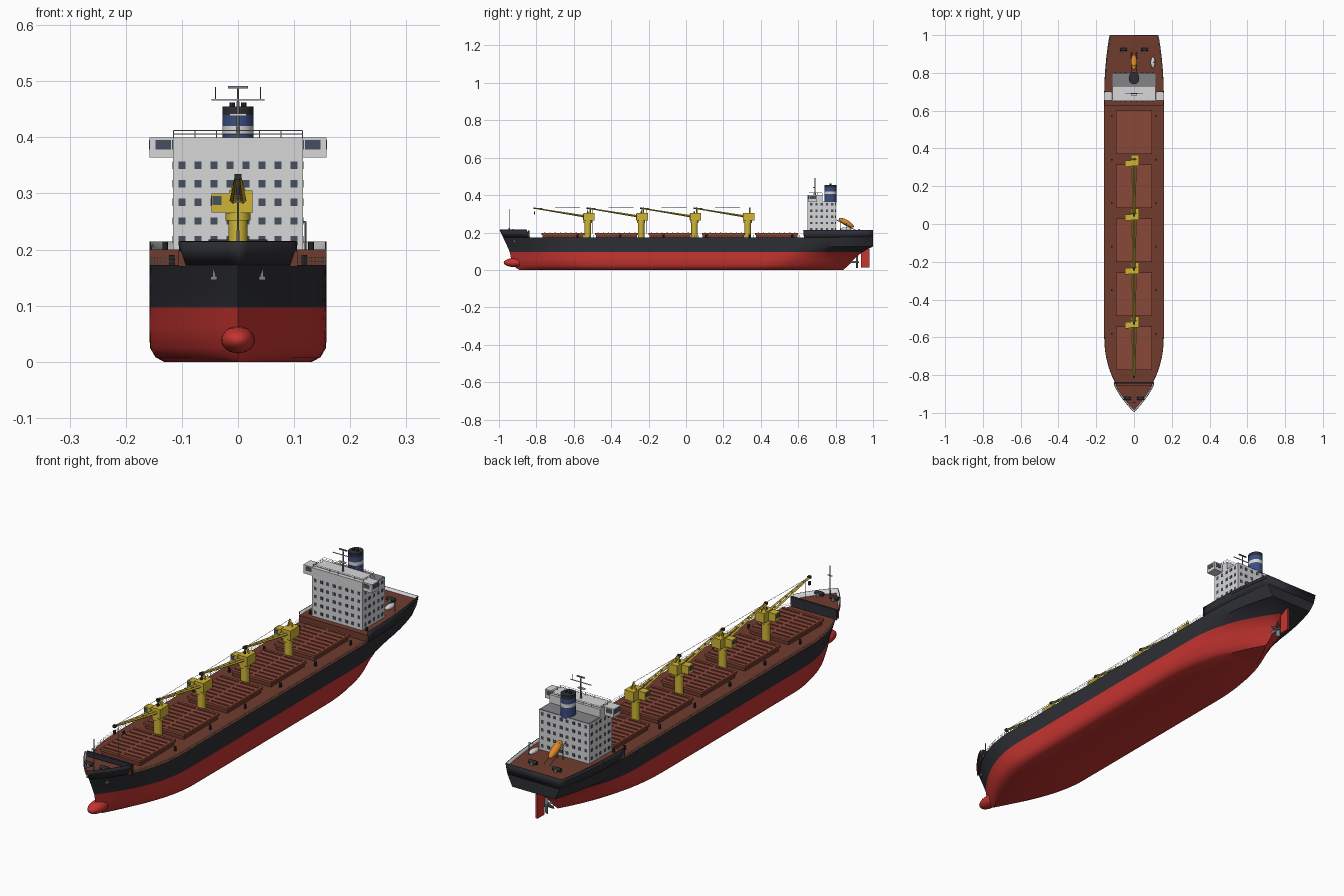
import bpy, bmesh, math
from mathutils import Vector, Matrix

old = bpy.data.objects.get("Cube")
if old:
    bpy.data.objects.remove(old)


def material(name, r, g, b):
    mat = bpy.data.materials.new(name)
    mat.use_nodes = True
    mat.diffuse_color = (r, g, b, 1)
    mat.node_tree.nodes["Principled BSDF"].inputs["Base Color"].default_value = (r, g, b, 1)
    return mat


RED = material("antifouling red", .56, .035, .03)
DARK = material("charcoal", .027, .028, .035)
DECK = material("deck brown", .16, .045, .028)
HATCH = material("hatch brown", .25, .065, .04)
YELLOW = material("crane yellow", .62, .46, .035)
WHITE = material("off white", .68, .68, .68)
BLUE = material("funnel blue", .045, .075, .22)
GLASS = material("window glass", .06, .08, .115)
GREY = material("steel grey", .23, .23, .24)
ORANGE = material("lifeboat orange", .72, .25, .02)


class Part:
    """Collects primitives into one mesh object."""

    def __init__(self, name, *mats):
        self.name, self.mats, self.bm = name, mats, bmesh.new()

    def paint(self, verts, mat):
        for face in {f for v in verts for f in v.link_faces}:
            face.material_index = self.mats.index(mat or self.mats[0])

    def box(self, center, size, mat=None, turn=None):
        m = Matrix.Translation(center) @ (turn or Matrix()) @ Matrix.Diagonal((*size, 1))
        self.paint(bmesh.ops.create_cube(self.bm, size=1, matrix=m)["verts"], mat)

    def rod(self, a, b, r, r2=None, mat=None, seg=6, squash=1):
        a, b = Vector(a), Vector(b)
        m = Matrix.Translation((a + b) / 2) @ (b - a).to_track_quat("Z", "Y").to_matrix().to_4x4()
        m = m @ Matrix.Diagonal((1, squash, 1, 1))
        self.paint(bmesh.ops.create_cone(self.bm, cap_ends=True, segments=seg, radius1=r, matrix=m,
                   radius2=r if r2 is None else r2, depth=(b - a).length)["verts"], mat)

    def ball(self, center, radii, mat=None, turn=None):
        m = Matrix.Translation(center) @ (turn or Matrix()) @ Matrix.Diagonal((*radii, 1))
        self.paint(bmesh.ops.create_uvsphere(self.bm, u_segments=20, v_segments=12, radius=1,
                                             matrix=m)["verts"], mat)

    def face(self, points, mat=None):
        f = self.bm.faces.new([self.bm.verts.new(p) for p in points])
        f.material_index = self.mats.index(mat or self.mats[0])

    def done(self, smooth=True, closed=True):
        bmesh.ops.remove_doubles(self.bm, verts=self.bm.verts, dist=1e-5)
        if closed:
            bmesh.ops.recalc_face_normals(self.bm, faces=self.bm.faces)
        mesh = bpy.data.meshes.new(self.name)
        self.bm.to_mesh(mesh)
        self.bm.free()
        for mat in self.mats:
            mesh.materials.append(mat)
        obj = bpy.data.objects.new(self.name, mesh)
        bpy.context.collection.objects.link(obj)
        if smooth:
            bpy.ops.object.select_all(action="DESELECT")
            obj.select_set(True)
            bpy.context.view_layer.objects.active = obj
            bpy.ops.object.shade_smooth_by_angle(angle=math.radians(35))
        return obj


# Hull waterlines: height, bow y, stern y, half beam, bow power, stern length, stern width
LEVELS = [(0, -.89, .84, .132, 1.7, .5, 0), (.008, -.905, .85, .147, 1.8, .5, 0),
          (.025, -.92, .87, .157, 1.9, .48, 0), (.06, -.935, .9, .158, 2, .45, .02),
          (.097, -.943, .945, .158, 2.1, .42, .1), (.125, -.955, 1, .158, 2.2, .4, .62),
          (.172, -.977, 1, .158, 2.4, .36, .76), (.214, -.997, 1, .158, 2.5, .35, .82)]
MAIN, TOP = LEVELS[-2], LEVELS[-1]
FORE, POOP = .072, .813


def hull_point(u, side, level, z=None):
    h, bow, stern, beam, power, run, end = level
    y = bow + u * (stern - bow)
    s = min((y - bow) / .4, 1)
    t = min((stern - y) / run, 1)
    x = beam * (1 - (1 - s) ** power) * (1 - (1 - end) * (1 - t) ** 2.2)
    return Vector((side * x, y, h if z is None else z))


def span(a, b, n):
    return [a + (b - a) * i / n for i in range(n + 1)]


US = span(0, FORE, 8) + span(FORE, .22, 10)[1:] + span(.22, .7, 6)[1:]
US += span(.7, POOP, 6)[1:] + span(POOP, 1, 12)[1:]


def skin(part, path, low, high, mat):
    for (u, s), (v, t) in zip(path, path[1:]):
        quad = [hull_point(u, s, low), hull_point(v, t, low), hull_point(v, t, high), hull_point(u, s, high)]
        points = [p for i, p in enumerate(quad) if (p - quad[i - 1]).length > 1e-5]
        if len(points) > 2:
            part.face(points, mat)


def floor(part, us, level, z, mat):
    for u, v in zip(us, us[1:]):
        quad = [hull_point(*k, level, z) for k in ((u, -1), (u, 1), (v, 1), (v, -1))]
        points = [p for i, p in enumerate(quad) if (p - quad[i - 1]).length > 1e-5]
        if len(points) > 2:
            part.face(points, mat)


# Hull shell, bottom and main deck
hull = Part("hull", RED, DARK, DECK)
around = [(u, -1) for u in reversed(US)] + [(u, 1) for u in US] + [(1, -1)]
for low, high in zip(LEVELS[:-1], LEVELS[1:-1]):
    skin(hull, around, low, high, RED if high[0] < .1 else DARK)
floor(hull, US, LEVELS[0], 0, RED)
floor(hull, US, MAIN, MAIN[0], DECK)
hull.done()

# Raised bulwarks, dark outside and pale inside
fore_us = [u for u in US if u <= FORE + 1e-6]
poop_us = [u for u in US if u >= POOP - 1e-6]
paths = {"forecastle_bulwark": [(u, -1) for u in reversed(fore_us)] + [(u, 1) for u in fore_us[1:]],
         "poop_bulwark": [(u, 1) for u in poop_us] + [(u, -1) for u in reversed(poop_us)]}
for name, path in paths.items():
    wall = Part(name, DARK, WHITE)
    skin(wall, path, MAIN, TOP, DARK)
    shell = wall.done(closed=False).modifiers.new("thickness", "SOLIDIFY")
    shell.thickness, shell.offset, shell.material_offset = .003, -1, 1

# Raised decks with their bulkheads
for name, us, edge, z in (("forecastle_deck", fore_us, FORE, .197), ("poop_deck", poop_us, POOP, .2)):
    deck = Part(name, DECK)
    floor(deck, us, TOP, z, DECK)
    a, b = hull_point(edge, -1, TOP), hull_point(edge, 1, TOP)
    deck.face([(p.x, p.y, h) for p, h in ((a, .17), (b, .17), (b, z), (a, z))])
    deck.done(False)
breakwater = Part("breakwater", DARK)
breakwater.box((0, -.84, .19), (.21, .008, .042))
breakwater.done(False)

# Bulb, rudder and propeller
bulb = Part("bulbous_bow", RED)
bulb.ball((0, -.915, .039), (.03, .06, .024))
bulb.done()
rudder = Part("rudder", RED)
rudder.box((0, .958, .062), (.009, .045, .1))
rudder.done(False)
propeller = Part("propeller", GREY)
propeller.rod((0, .87, .042), (0, .925, .042), .007, .004, seg=12)
for k in range(4):
    spin = Matrix.Rotation(k * math.pi / 2, 4, "Y")
    tilt = spin @ Matrix.Translation((0, 0, .018)) @ Matrix.Rotation(.5, 4, "Z")
    propeller.box((0, .915, .042), (.016, .003, .03), turn=tilt)
propeller.done(False)

# Deck side rails
rails = Part("deck_rails", WHITE)
for side in (-1, 1):
    line = [hull_point(u, side * .985, MAIN) for u in span(FORE, POOP, 60)]
    for p, q in zip(line, line[1:]):
        rails.rod(p, p + Vector((0, 0, .014)), .0006, seg=4)
        for h in (.007, .014):
            rails.rod(p + Vector((0, 0, h)), q + Vector((0, 0, h)), .0006, seg=4)
rails.done(False)

# Cargo hatches with ribbed covers
hatches = Part("cargo_hatches", HATCH, DECK)
for k in range(5):
    y = -.657 + .2855 * k
    hatches.box((0, y, .178), (.176, .22, .02), DECK)
    hatches.box((0, y, .192), (.188, .23, .01))
    for j in range(8):
        for side in (-1, 1):
            hatches.box((side * .046, y - .098 + j * .028, .198), (.08, .006, .004))
hatches.done(False)

# Deck vents between the hatches
vents = Part("deck_vents", DARK)
for k in range(6):
    for side in (-1, 1):
        vents.rod((side * .118, -.58 + k * .23, .17), (side * .118, -.58 + k * .23, .19), .005, seg=8)
vents.done()


def crane(index, y):
    c = Part(f"deck_crane_{index}", YELLOW, GLASS, GREY, DARK)
    c.rod((0, y, .17), (0, y, .256), .017, seg=20)
    c.rod((0, y, .252), (0, y, .265), .022, seg=20)
    c.box((.005, y + .006, .285), (.042, .06, .04))
    c.box((-.031, y - .01, .283), (.032, .032, .034))
    c.box((-.037, y - .026, .287), (.016, .003, .016), GLASS)
    c.box((-.047, y - .012, .287), (.003, .02, .016), GLASS)
    tip = Vector((0, y - .285, .33))
    peak = Vector((0, y + .012, .334))
    for side in (-1, 1):
        c.rod((side * .011, y + .012, .3), peak, .004, seg=4)
        c.rod((side * .009, y - .02, .287), tip + Vector((side * .003, 0, 0)), .006, .003, seg=4)
    for j in range(1, 7):
        c.box(Vector((0, y - .02, .287)).lerp(tip, j / 7), (.014 - .001 * j, .004, .005), GREY)
    c.rod(peak, tip, .0009, mat=GREY, seg=4)
    c.box(tip, (.012, .012, .01), DARK)
    c.rod(tip, tip - Vector((0, 0, .03)), .0008, mat=GREY, seg=4)
    c.box(tip - Vector((0, 0, .025)), (.007, .008, .015), DARK)
    drop = tip + Vector((0, .027, -.004))
    c.rod(drop, (0, drop.y, .195), .0008, mat=GREY, seg=4)
    c.done()


for k in range(4):
    crane(k + 1, -.525 + .285 * k)

# Accommodation block, bridge and windows
house = Part("accommodation", WHITE, GREY)
house.box((0, .725, .2825), (.232, .15, .165))
house.box((0, .765, .366), (.228, .068, .002), GREY)
house.box((0, .69, .382), (.232, .08, .036))
house.box((0, .677, .382), (.316, .046, .036))
house.done(False)
windows = Part("windows", GLASS)
for row in range(5):
    z = .218 + row * .033
    for col in range(8):
        for y in (.65, .8):
            windows.box(((col - 3.5) * .0286, y, z), (.0125, .002, .013))
    for col in range(5):
        for side in (-1, 1):
            windows.box((side * .116, .67 + col * .028, z), (.002, .012, .013))
for col in range(10):
    windows.box(((col - 4.5) * .0296, .654, .387), (.0275, .002, .017))
for side in (-1, 1):
    windows.box((side * .158, .677, .387), (.002, .034, .017))
    windows.box((side * .137, .7, .387), (.026, .002, .017))
windows.done(False)

# Roof railing
roof = Part("roof_rails", WHITE)
corners = [Vector(p) for p in ((-.115, .657, .4), (.115, .657, .4), (.115, .728, .4), (-.115, .728, .4))]
for a, b in zip(corners, corners[1:] + corners[:1]):
    for h in (.006, .012):
        roof.rod(a + Vector((0, 0, h)), b + Vector((0, 0, h)), .0007, seg=4)
    for t in span(0, 1, 6):
        p = a.lerp(b, t)
        roof.rod(p, p + Vector((0, 0, .012)), .0007, seg=4)
roof.done(False)

# Masts
mast = Part("radar_mast", GREY, WHITE)
mast.rod((0, .69, .4), (0, .69, .49), .004, .002)
mast.box((0, .69, .489), (.036, .006, .004))
mast.box((0, .69, .467), (.095, .004, .002), WHITE)
mast.box((0, .685, .44), (.03, .01, .004), WHITE)
for side in (-1, 1):
    mast.rod((side * .04, .69, .467), (side * .04, .69, .49), .0008, seg=4)
mast.done(False)
foremast = Part("foremast", GREY)
foremast.rod((0, -.945, .197), (0, -.945, .327), .003, .0015)
foremast.box((0, -.945, .285), (.02, .003, .003))
foremast.done(False)

# Funnel in stacked colour bands
funnel = Part("funnel", BLUE, WHITE, DARK)
for low, high, mat in ((.36, .405, BLUE), (.405, .42, WHITE), (.42, .44, BLUE), (.44, .455, DARK)):
    funnel.rod((0, .772, low), (0, .772, high), .028, mat=mat, seg=28, squash=1.15)
for side in (-1, 1):
    funnel.rod((side * .01, .772, .45), (side * .01, .772, .462), .005, mat=DARK, seg=10)
funnel.done()

# Lifeboat on its ramp, and rescue boat with davit
slope = Matrix.Rotation(math.radians(-30), 4, "X")
lifeboat = Part("lifeboat", ORANGE, GREY)
lifeboat.ball((0, .857, .252), (.016, .046, .015), turn=slope)
lifeboat.box((0, .847, .262), (.016, .03, .016), turn=slope)
for side in (-1, 1):
    lifeboat.rod((side * .013, .805, .267), (side * .013, .91, .21), .002, mat=GREY, seg=4)
    lifeboat.rod((side * .013, .825, .2), (side * .013, .825, .257), .002, mat=GREY, seg=4)
lifeboat.done()
rescue = Part("rescue_boat", WHITE, GREY)
rescue.ball((.1, .855, .218), (.012, .03, .01))
rescue.rod((.12, .86, .2), (.12, .86, .25), .002, mat=GREY)
rescue.rod((.12, .86, .25), (.1, .855, .245), .0015, mat=GREY)
rescue.done()

# Mooring winches and anchors
winches = Part("mooring_winches", DARK, GREY)
anchors = Part("anchors", GREY)
for side in (-1, 1):
    for x, y in ((.055, .925), (.035, -.925)):
        winches.rod((side * x - .018, y, .21), (side * x + .018, y, .21), .008, seg=12)
        winches.box((side * x, y, .206), (.012, .024, .014), GREY)
    winches.rod((side * .13, .66, .2), (side * .13, .66, .214), .005, seg=8)
    p = hull_point(.022, side, LEVELS[-3], .157) + Vector((side * .008, -.006, 0))
    anchors.box(p, (.005, .008, .02))
    anchors.box(p - Vector((0, 0, .008)), (.012, .012, .006))
winches.done()
anchors.done(False)
